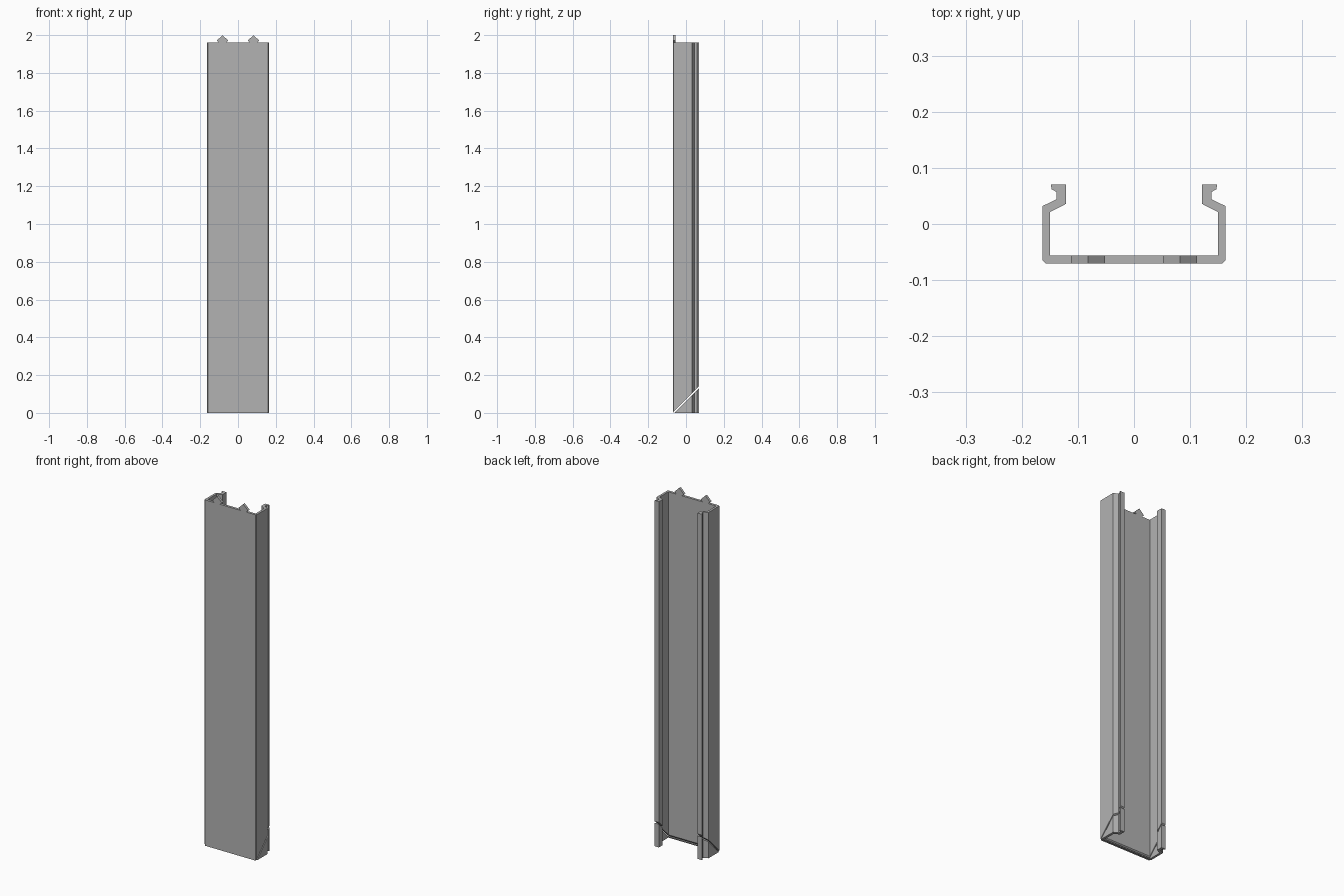
import bpy, bmesh, math
from mathutils import Matrix

cube = bpy.data.objects.get("Cube")
if cube:
    bpy.data.objects.remove(cube, do_unlink=True)

steel = bpy.data.materials.new("grey steel")
steel.use_nodes = True
grey = (0.45, 0.45, 0.45, 1)
steel.diffuse_color = grey
steel.node_tree.nodes["Principled BSDF"].inputs["Base Color"].default_value = grey

BODY_TOP = 1.96
FRONT, WEB_BACK = -0.07, -0.056


def prism(name, points, depth, matrix=Matrix()):
    """Extrude a 2D outline along local z and place it with a matrix."""
    bm = bmesh.new()
    face = bm.faces.new([bm.verts.new((x, y, 0)) for x, y in points])
    out = bmesh.ops.extrude_face_region(bm, geom=[face])
    top = [v for v in out["geom"] if isinstance(v, bmesh.types.BMVert)]
    bmesh.ops.translate(bm, verts=top, vec=(0, 0, depth))
    bm.transform(matrix)
    bmesh.ops.recalc_face_normals(bm, faces=bm.faces)
    mesh = bpy.data.meshes.new(name)
    bm.to_mesh(mesh)
    bm.free()
    mesh.materials.append(steel)
    obj = bpy.data.objects.new(name, mesh)
    bpy.context.collection.objects.link(obj)
    return obj


def cut(target, cutter):
    """Subtract the cutter from the target, then discard it."""
    cutter.hide_render = True
    mod = target.modifiers.new("cut", "BOOLEAN")
    mod.operation = "DIFFERENCE"
    mod.solver = "EXACT"
    mod.object = cutter
    bpy.context.view_layer.objects.active = target
    bpy.ops.object.modifier_apply(modifier=mod.name)
    bpy.data.objects.remove(cutter, do_unlink=True)


def upright(z=0, y=FRONT):
    """Outline x, y becomes x, z; depth runs to the back."""
    return Matrix.Translation((0, y, z)) @ Matrix(
        ((1, 0, 0, 0), (0, 0, 1, 0), (0, 1, 0, 0), (0, 0, 0, 1)))


# Channel with hooked lips, half outline mirrored
half = [(0.158, FRONT), (0.163, -0.065), (0.163, 0.032), (0.138, 0.044),
        (0.138, 0.057), (0.147, 0.062), (0.148, 0.07), (0.121, 0.07),
        (0.121, 0.036), (0.15, 0.021), (0.15, WEB_BACK)]
outline = half + [(-x, y) for x, y in reversed(half)]
channel = prism("channel", outline, BODY_TOP)

# Slotted screw holes in the web
slot = [(0.024, 0.03), (0, 0.053), (-0.024, 0.03),
        (-0.024, -0.03), (0, -0.053), (0.024, -0.03)]
for z in (0.108, 1.2):
    cut(channel, prism("slot_cutter", slot, 0.06, upright(z, FRONT - 0.02)))

# Diagonal mitre slit near the foot, across the whole width
slit = [(-0.2, -0.0035), (0.2, -0.0035), (0.2, 0.0035), (-0.2, 0.0035)]
slope = Matrix.Translation((0, -0.064, 0.003)) @ Matrix.Rotation(math.radians(-45), 4, "X")
cut(channel, prism("slit_cutter", slit, 0.3, slope @ Matrix.Translation((0, 0, -0.004))))

# Arrow-shaped locating tabs on the top edge of the web
tab = [(-0.018, BODY_TOP), (0.018, BODY_TOP), (0.03, 1.971),
       (0, 2.0), (-0.03, 1.971)]
for side, x in (("left", 0.082), ("right", -0.082)):
    prism(side + "_top_tab", [(x + px, pz) for px, pz in tab],
          WEB_BACK - FRONT, upright())
